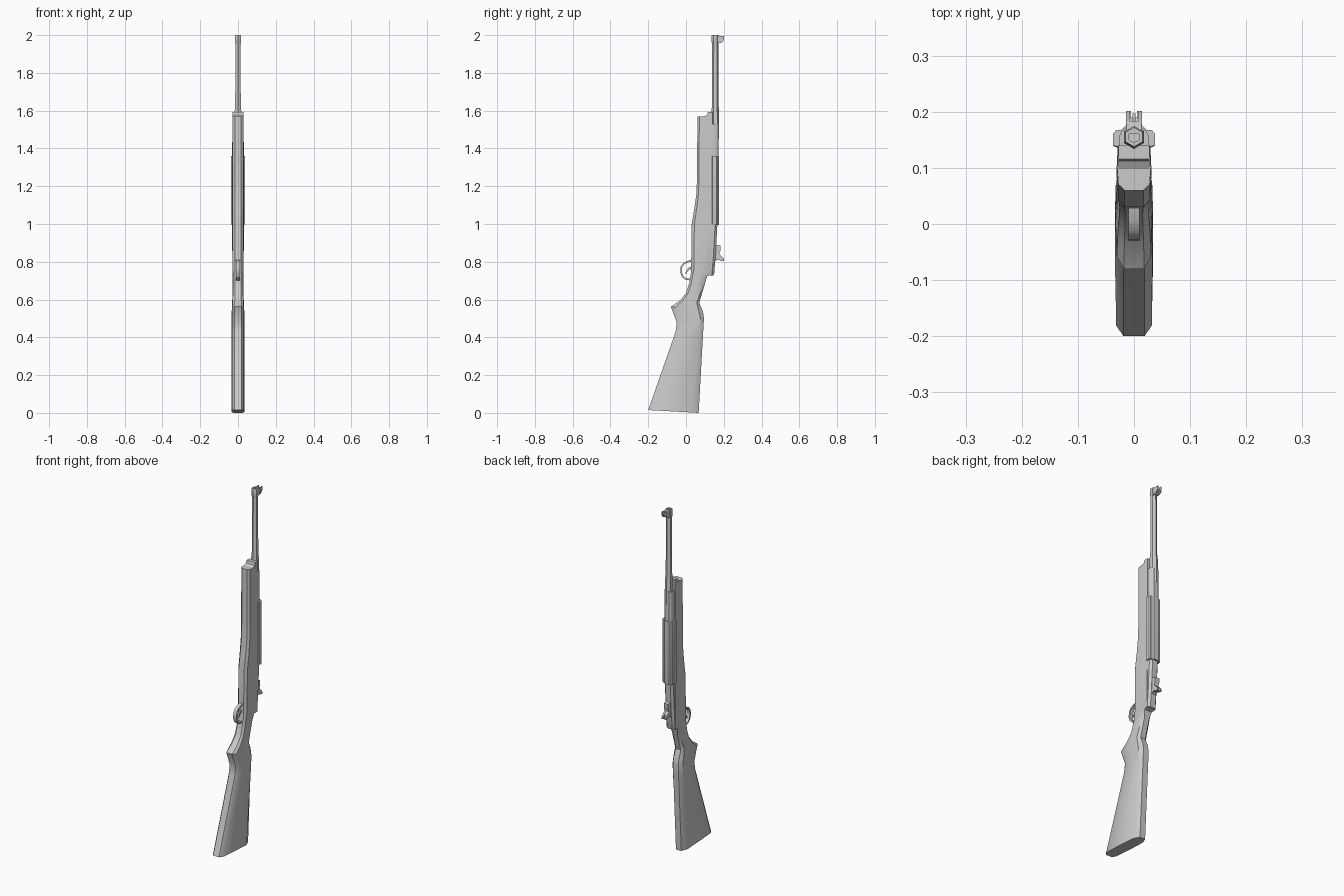
import bpy, math
from mathutils import Vector

if "Cube" in bpy.data.objects:
    bpy.data.objects.remove(bpy.data.objects["Cube"])


def finish(name, verts, faces, angle=30):
    me = bpy.data.meshes.new(name)
    me.from_pydata(verts, [], faces)
    ob = bpy.data.objects.new(name, me)
    bpy.context.collection.objects.link(ob)
    bpy.ops.object.select_all(action='DESELECT')
    ob.select_set(True)
    bpy.context.view_layer.objects.active = ob
    bpy.ops.object.mode_set(mode='EDIT')
    bpy.ops.mesh.select_all(action='SELECT')
    bpy.ops.mesh.normals_make_consistent(inside=False)
    bpy.ops.object.mode_set(mode='OBJECT')
    bpy.ops.object.shade_smooth_by_angle(angle=math.radians(angle))
    return ob


def loft(name, rings, closed=False, angle=30):
    n, m = len(rings[0]), len(rings)
    verts = [p for r in rings for p in r]
    faces = []
    for i in range(m if closed else m - 1):
        a, b = i * n, ((i + 1) % m) * n
        faces += [(a + j, a + (j + 1) % n, b + (j + 1) % n, b + j) for j in range(n)]
    if not closed:
        faces += [tuple(range(n))[::-1], tuple(range((m - 1) * n, m * n))]
    return finish(name, verts, faces, angle)


def side_plate(name, profile, x0, x1):
    """Extrude a (y, z) outline across x."""
    return loft(name, [[(x, y, z) for y, z in profile] for x in (x0, x1)])


def mirror_ring(half, z):
    """Half outline (x, y) from front to back -> full ring at height z."""
    return [(x, y, z) for x, y in half] + [(-x, y, z) for x, y in reversed(half)]


# stock: front y, front z, back y, back z, half width, back flat fraction
STOCK = [
    (-.200, .015, .067, .000, .034, .50),
    (-.055, .430, .091, .430, .034, .50),
    (-.049, .480, .095, .500, .034, .50),
    (-.080, .562, .090, .535, .033, .50),
    (-.032, .595, .070, .582, .031, .50),
    (.000, .635, .081, .620, .029, .50),
    (.018, .690, .099, .680, .028, .55),
    (.026, .740, .112, .724, .029, .80),
    (.027, .760, .136, .730, .030, .95),
    (.030, 1.000, .140, 1.000, .031, .95),
    (.044, 1.080, .140, 1.080, .031, .95),
    (.055, 1.160, .140, 1.160, .031, .95),
    (.059, 1.260, .140, 1.260, .031, .95),
    (.060, 1.570, .140, 1.570, .030, .95),
]
rings = []
for yf, zf, yb, zb, w, flat in STOCK:
    half = [(.55, 0), (.93, .07 if yf < -.1 else .13), (1, .5), (.95, .87), (flat, 1)]
    right = [(w * k, yf + (yb - yf) * t, zf + (zb - zf) * t) for k, t in half]
    rings.append(right + [(-x, y, z) for x, y, z in reversed(right)])
loft("stock", rings, angle=35)

# stepped nose of the fore-end
side_plate("fore_end_nose", [(.097, 1.55), (.140, 1.55), (.140, 1.592),
                             (.116, 1.592), (.112, 1.578), (.098, 1.570)], -.028, .028)

# receiver
rec = []
for z, y in [(.728, .145), (.735, .149), (.82, .156), (.96, .164), (1.01, .167)]:
    rec.append(mirror_ring([(.027, .112), (.027, y - .012), (.016, y)], z))
loft("receiver", rec)

# handguard with side rails
guard = [(.030, .138), (.037, .140), (.037, .161), (.032, .167), (.022, .168), (.014, .176)]
loft("handguard", [mirror_ring([(x * .95, y - .002) for x, y in guard], .995),
                   mirror_ring(guard, 1.003), mirror_ring(guard, 1.36)])

# barrel sleeve
sleeve = [(.026, .132), (.027, .155), (.022, .166), (.012, .173)]
loft("barrel_sleeve", [mirror_ring(sleeve, z) for z in (1.34, 1.53)])


def hexagons(name, steps, y=.155):
    return loft(name, [[(r * math.sin(a * math.pi / 3), y + r * math.cos(a * math.pi / 3), z)
                        for a in range(6)] for z, r in steps])


# barrel and muzzle with a shallow bore
hexagons("barrel", [(1.45, .021), (1.59, .021), (1.63, .017), (1.97, .016)])
hexagons("muzzle", [(1.955, .017), (1.962, .019), (1.997, .019), (2.0, .017),
                    (2.0, .010), (1.98, .010)])

# front sight: base, blade and two ears
side_plate("front_sight_base", [(.16, 1.96), (.177, 1.957), (.184, 1.965),
                                (.184, 1.995), (.16, 1.998)], -.013, .013)
side_plate("front_sight_blade", [(.18, 1.965), (.197, 1.97), (.197, 1.99), (.18, 1.99)],
           -.003, .003)
ear = [(.178, 1.957), (.192, 1.962), (.201, 1.975), (.201, 1.996), (.178, 1.994)]
for s, side in ((1, "right"), (-1, "left")):
    side_plate("front_sight_ear_" + side, ear, s * .008, s * .014)

# rear sight: mount, leaf and two ears
side_plate("rear_sight_mount", [(.15, .80), (.172, .815), (.174, .84), (.182, .86),
                                (.182, .887), (.155, .89)], -.014, .014)
side_plate("rear_sight_leaf", [(.160, .812), (.190, .806), (.190, .825), (.172, .845),
                               (.160, .845)], -.014, .014)
for s, side in ((1, "right"), (-1, "left")):
    side_plate("rear_sight_ear_" + side, [(.178, .806), (.201, .803), (.201, .815),
                                          (.190, .828), (.178, .84)], s * .005, s * .014)

# trigger guard: flat strap swept along a loop
path = [(.032, .806), (.008, .800), (-.012, .790), (-.024, .772), (-.026, .745),
        (-.018, .722), (-.004, .710), (.022, .706)]
strap = []
for i, (y, z) in enumerate(path):
    a, b = Vector(path[max(i - 1, 0)]), Vector(path[min(i + 1, len(path) - 1)])
    d = (b - a).normalized() * .0045
    oy, oz = -d.y, d.x
    strap.append([(-.010, y - oy, z - oz), (.010, y - oy, z - oz),
                  (.010, y + oy, z + oz), (-.010, y + oy, z + oz)])
loft("trigger_guard", strap)

# trigger
side_plate("trigger", [(.035, .775), (.015, .770), (.004, .757), (-.006, .738),
                       (.000, .736), (.010, .750), (.020, .758), (.035, .760)], -.004, .004)
